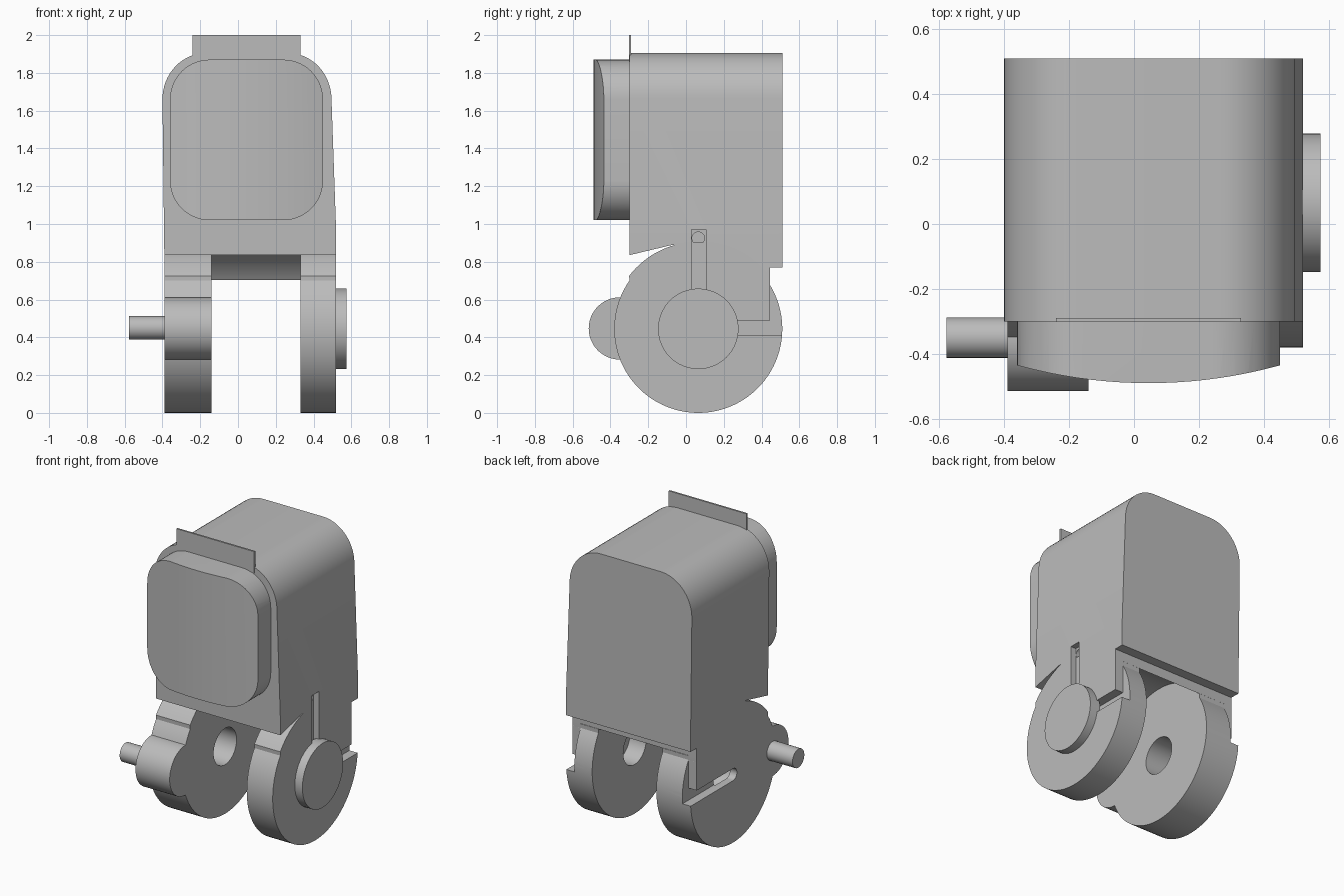
import bpy, bmesh
from math import sin, cos, radians, pi

if "Cube" in bpy.data.objects:
    bpy.data.objects.remove(bpy.data.objects["Cube"])

grey = bpy.data.materials.new("light_grey")
grey.use_nodes = True
colour = (0.5, 0.5, 0.5, 1)
grey.diffuse_color = colour
grey.node_tree.nodes["Principled BSDF"].inputs["Base Color"].default_value = colour

HUB_Y, HUB_Z = 0.065, 0.445   # hinge axis


def arc(cx, cy, r, a0, a1, n=16, ry=None):
    """Points on an arc, angles in degrees."""
    ry = ry or r
    steps = [radians(a0 + (a1 - a0) * i / n) for i in range(n + 1)]
    return [(cx + r * cos(a), cy + ry * sin(a)) for a in steps]


def prism(name, outline, axis, lo, hi):
    """Extrude an outline: (y, z) along x, (x, z) along y, or (x, y) along z."""
    place = {"x": lambda p, d: (d, p[0], p[1]),
             "y": lambda p, d: (p[0], d, p[1]),
             "z": lambda p, d: (p[0], p[1], d)}[axis]
    bm = bmesh.new()
    a = [bm.verts.new(place(p, lo)) for p in outline]
    b = [bm.verts.new(place(p, hi)) for p in outline]
    bm.faces.new(a)
    bm.faces.new(b)
    for i in range(len(a)):
        j = (i + 1) % len(a)
        bm.faces.new((a[i], a[j], b[j], b[i]))
    bmesh.ops.recalc_face_normals(bm, faces=bm.faces)
    mesh = bpy.data.meshes.new(name)
    bm.to_mesh(mesh)
    bm.free()
    mesh.materials.append(grey)
    obj = bpy.data.objects.new(name, mesh)
    bpy.context.collection.objects.link(obj)
    return obj


def rod(name, y, z, r, lo, hi, n=48):
    return prism(name, arc(y, z, r, 0, 360, n)[:-1], "x", lo, hi)


def box(name, x, y, z):
    outline = [(y[0], z[0]), (y[1], z[0]), (y[1], z[1]), (y[0], z[1])]
    return prism(name, outline, "x", *x)


def combine(obj, tool, operation="DIFFERENCE"):
    """Apply a boolean and discard the tool."""
    tool.hide_render = True
    mod = obj.modifiers.new("cut", "BOOLEAN")
    mod.operation, mod.solver, mod.object = operation, "EXACT", tool
    bpy.context.view_layer.objects.active = obj
    bpy.ops.object.modifier_apply(modifier=mod.name)
    bpy.data.objects.remove(tool)


def side_groove():
    return box("groove_cutter", (0.48, 0.65), (0.03, 0.105), (0.5, 0.97))


# Main body: tapered rounded front outline crossed with the side outline
front = [(-0.39, 0.6), (0.52, 0.6), (0.52, 0.95)]
front += arc(0.265, 1.66, 0.23, 0, 90, ry=0.245)
front += arc(-0.17, 1.66, 0.23, 90, 180, ry=0.245) + [(-0.39, 0.83)]
body = prism("body", front, "y", -0.30, 0.51)
side = [(-0.4, 0.811), (-0.07, 0.89)]
side += arc(HUB_Y, HUB_Z, 0.46, 106, 34.3, 32)
side += [(0.445, 0.77), (0.6, 0.77), (0.6, 2.1), (-0.4, 2.1)]
combine(body, prism("side_cutter", side, "x", -1, 1), "INTERSECT")
combine(body, side_groove())
combine(body, rod("port_cutter", 0.065, 0.925, 0.033, 0.4, 0.6, 24))

# Bulging front panel
panel_outline = []
for cx, cz, start in ((0.24, 1.66, 0), (-0.15, 1.66, 90),
                      (-0.15, 1.23, 180), (0.24, 1.23, 270)):
    panel_outline += arc(cx, cz, 0.21, start, start + 90, 14)
panel = prism("front_panel", panel_outline, "y", -0.6, -0.29)
bulge = prism("bulge_cutter", arc(0.045, 1.03, 1.52, 250, 290, 24), "z", 0.9, 2)
# widen the bulge backward so that the panel reaches the body
bulge_outline = arc(0.045, 1.03, 1.52, 250, 290, 24) + [(0.6, 0.1), (-0.5, 0.1)]
bpy.data.objects.remove(bulge)
combine(panel, prism("bulge_cutter", bulge_outline, "z", 0.9, 2), "INTERSECT")

# Thin fin on the top front edge
box("top_fin", (-0.24, 0.33), (-0.302, -0.29), (1.86, 2.0))

# Hinge legs: round below, stepped shoulder merging into the body
leg_outline = arc(HUB_Y, HUB_Z, 0.445, 145.1, 391.4, 64)
leg_outline += arc(HUB_Y, HUB_Z, 0.461, 34.3, 142.5, 32)
for name, outer, inner, pocket, slot_y in (("left_leg", 0.52, 0.33, 0.12, 0.1),
                                           ("right_leg", -0.39, -0.14, 0.2, 0.065)):
    s = 1 if outer > 0 else -1
    leg = prism(name, leg_outline, "x", *sorted((inner, outer)))
    depth = sorted((outer - s * 0.06, outer + s * 0.1))
    combine(leg, box("recess_cutter", depth, (0.445, 0.6), (0.45, 0.71)))
    combine(leg, box("slot_cutter", depth, (slot_y, 0.6), (0.41, 0.49)))
    if s < 0:
        combine(leg, rod("slot_end_cutter", slot_y, 0.45, 0.04, *depth, 24))
    hole = sorted((inner - s * 0.1, inner + s * pocket))
    combine(leg, rod("pivot_hole_cutter", HUB_Y, HUB_Z, 0.12, *hole))
    if s > 0:
        combine(leg, side_groove())

# Round cap on the left, lobe and pin on the right
rod("hinge_cap", HUB_Y, HUB_Z, 0.213, 0.5, 0.575, 64)
rod("front_lobe", -0.35, 0.447, 0.165, -0.39, -0.14)
rod("side_pin", -0.35, 0.45, 0.062, -0.578, -0.38, 32)

# Smooth curves, sharp edges
for obj in bpy.context.scene.objects:
    obj.select_set(obj.type == "MESH")
bpy.context.view_layer.objects.active = body
bpy.ops.object.shade_smooth_by_angle(angle=pi / 7)
